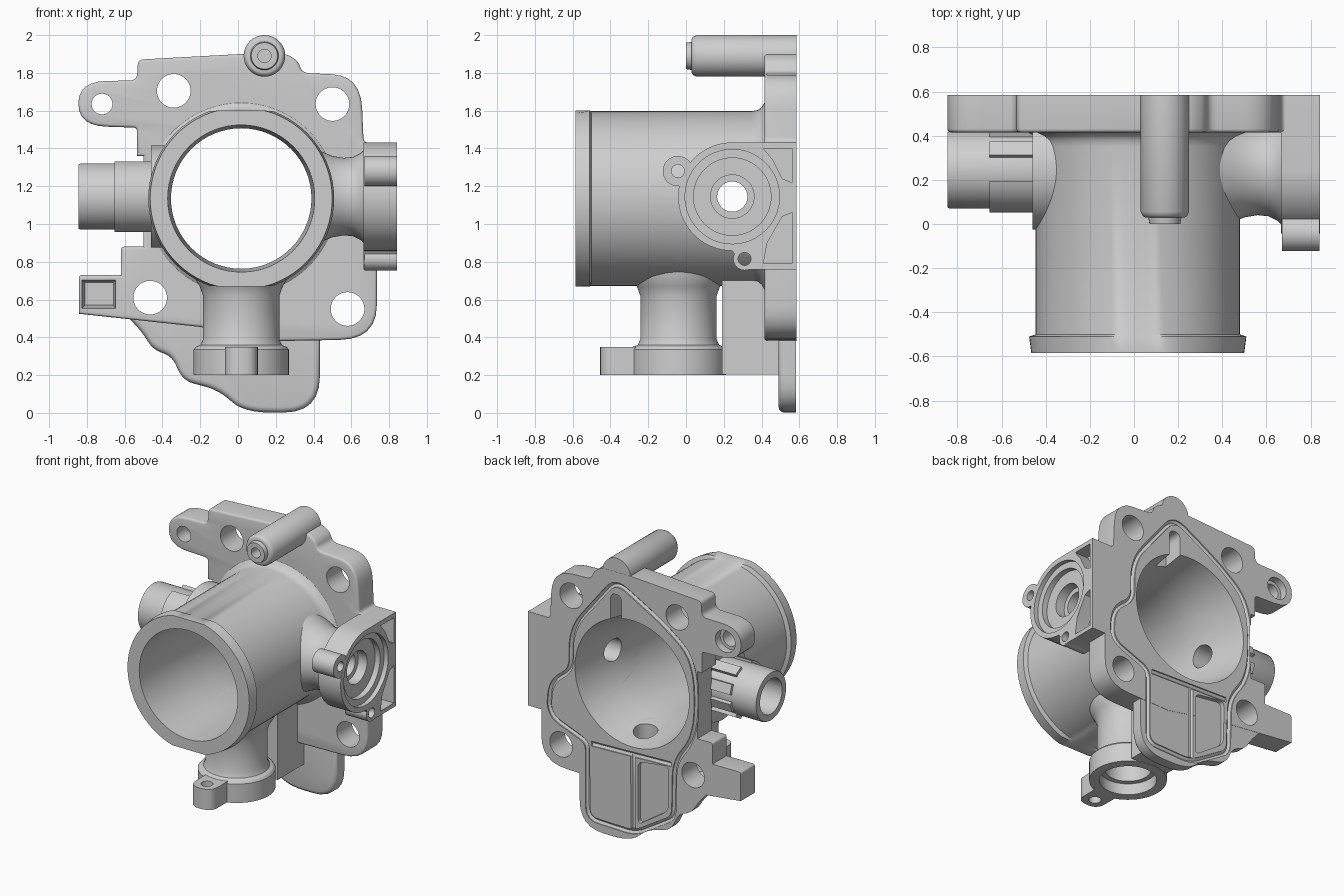
import bpy
import bmesh
from math import cos, sin, pi, radians
from mathutils import Vector

starter = bpy.data.objects.get("Cube")
if starter:
    bpy.data.objects.remove(starter, do_unlink=True)

metal = bpy.data.materials.new("cast light grey metal")
metal.use_nodes = True
grey = (0.62, 0.62, 0.62, 1)
metal.diffuse_color = grey
metal.node_tree.nodes["Principled BSDF"].inputs["Base Color"].default_value = grey

parts, cutters = [], []
BORE = (0.017, 1.135)      # x, z of the main bore
SHAFT = (0.245, 1.145)     # y, z of the cross shaft
PORT = (0.017, -0.04)      # x, y of the lower port
PIN = (0.14, 1.89)         # x, z of the top pin


def place(axis, a, b, t):
    return {"X": (t, a, b), "Y": (a, t, b), "Z": (a, b, t)}[axis]


def circle(centre, radius, count=64, limit=9):
    ring = []
    for i in range(count):
        angle = 2 * pi * i / count
        rise = max(-limit, min(limit, radius * sin(angle)))
        ring.append((centre[0] + radius * cos(angle), centre[1] + rise))
    return ring


def arc(centre, radius, start, stop, step=6):
    return [(centre[0] + radius * cos(radians(d)), centre[1] + radius * sin(radians(d)))
            for d in range(start, stop + 1, step)]


def rounded(corners, steps=6):
    """Polygon from (a, b, radius) corners with softened corners."""
    ring = []
    for i, (a, b, radius) in enumerate(corners):
        here = Vector((a, b))
        if not radius:
            ring.append((a, b))
            continue
        before = Vector(corners[i - 1][:2]) - here
        after = Vector(corners[(i + 1) % len(corners)][:2]) - here
        start = here + before.normalized() * min(radius, before.length * 0.49)
        end = here + after.normalized() * min(radius, after.length * 0.49)
        for k in range(steps + 1):
            t = k / steps
            ring.append(tuple(start * (1 - t) ** 2 + here * 2 * t * (1 - t) + end * t * t))
    return ring


def loft(name, axis, sections, cut=False, soften=0):
    """Closed solid through (position, ring) sections along an axis."""
    bm = bmesh.new()
    rings = [[bm.verts.new(place(axis, a, b, t)) for a, b in ring] for t, ring in sections]
    for low, high in zip(rings, rings[1:]):
        for i in range(len(low)):
            bm.faces.new((low[i - 1], low[i], high[i], high[i - 1]))
    first = bm.faces.new(rings[0])
    bm.faces.new(rings[-1])
    bmesh.ops.recalc_face_normals(bm, faces=bm.faces)
    if soften:
        bmesh.ops.bevel(bm, geom=list(first.edges), offset=soften, segments=3,
                        profile=0.5, affect="EDGES", clamp_overlap=True)
    mesh = bpy.data.meshes.new(name)
    bm.to_mesh(mesh)
    bm.free()
    mesh.materials.append(metal)
    obj = bpy.data.objects.new(name, mesh)
    bpy.context.collection.objects.link(obj)
    (cutters if cut else parts).append(obj)
    obj.hide_render = cut


def prism(name, axis, ring, low, high, **options):
    loft(name, axis, [(low, ring), (high, ring)], **options)


def lathe(name, axis, centre, profile, **options):
    loft(name, axis, [(t, circle(centre, r)) for t, r in profile], **options)


def box(a, b, c, d):
    return [(a, b), (c, b), (c, d), (a, d)]


def groove(name, points, closed):
    """Round seal channel sunk into the back face."""
    curve = bpy.data.curves.new(name, "CURVE")
    curve.dimensions = "3D"
    curve.bevel_depth = 0.02
    curve.bevel_resolution = 1
    curve.use_fill_caps = True
    spline = curve.splines.new("POLY")
    spline.points.add(len(points) - 1)
    spline.use_cyclic_u = closed
    for point, (x, z) in zip(spline.points, points):
        point.co = (x, 0.586, z, 1)
    temp = bpy.data.objects.new(name, curve)
    bpy.context.collection.objects.link(temp)
    bpy.context.view_layer.update()
    shape = temp.evaluated_get(bpy.context.evaluated_depsgraph_get())
    obj = bpy.data.objects.new(name, bpy.data.meshes.new_from_object(shape))
    bpy.context.collection.objects.link(obj)
    bpy.data.objects.remove(temp, do_unlink=True)
    cutters.append(obj)


# Mounting flange with ears and side tab
flange = rounded([
    (-0.53, 1.87, .03), (0.02, 1.9, 0), (0.26, 1.9, .03), (0.32, 1.86, .03), (0.34, 1.8, .04),
    (0.65, 1.785, .2), (0.665, 1.43, .03), (0.843, 1.43, 0), (0.843, 0.76, 0), (0.735, 0.76, 0),
    (0.735, 0.39, .2), (0.2, 0.38, 0), (-0.2, 0.455, 0), (-0.843, 0.525, 0), (-0.843, 0.73, .02),
    (-0.62, 0.73, 0), (-0.62, 0.88, .02), (-0.5, 0.88, 0), (-0.5, 1.36, 0), (-0.535, 1.36, 0),
    (-0.535, 1.51, .02), (-0.845, 1.52, .17), (-0.845, 1.755, .17), (-0.535, 1.76, .04)])
prism("mounting_flange", "Y", flange, 0.415, 0.585, soften=0.02)

# Thin skirt below the flange
skirt = rounded([
    (0.437, 0.6, 0), (0.432, 0.002, .19), (0.03, 0.002, .14), (-0.1, 0.12, .08),
    (-0.29, 0.17, .06), (-0.35, 0.3, .05), (-0.45, 0.335, .05), (-0.51, 0.43, .05),
    (-0.58, 0.505, 0), (-0.5, 0.6, 0)])
prism("lower_skirt", "Y", skirt, 0.49, 0.583, soften=0.03)

# Main barrel with a flattened front lip
barrel = [(-0.585, .482), (-0.51, .492), (-0.5, .463), (0.35, .463),
          (0.38, .468), (0.4, .483), (0.42, .515), (0.45, .515)]
loft("main_barrel", "Y", [(t, circle(BORE, r, 72, 0.465 if t < 0 else 9)) for t, r in barrel])

# Top pin
lathe("top_pin", "Y", PIN, [(0, .07), (0.03, .075), (0.03, .09), (0.036, .1),
                            (0.055, .11), (0.584, .11)])

# Side nipple with a half sleeve, ribs and a round pad
lathe("nipple_pad", "X", SHAFT, [(-0.46, .27), (-0.2, .27)])
lathe("side_nipple", "X", SHAFT, [(-0.845, .17), (-0.835, .175), (-0.3, .175)])
prism("nipple_sleeve", "X", arc(SHAFT, 0.193, 105, 255), -0.655, -0.44)
for angle in (60, 20, -20, -60):
    turn = radians(angle)
    out, side = Vector((cos(turn), sin(turn))), Vector((-sin(turn), cos(turn)))
    corners = [out * r + side * s + Vector(SHAFT)
               for r, s in ((.1, -.035), (.195, -.035), (.195, .035), (.1, .035))]
    prism("nipple_rib", "X", [tuple(c) for c in corners], -0.655, -0.44)

# Sensor housing on the other side
lathe("sensor_neck", "X", SHAFT, [(0.34, .29), (0.44, .24), (0.5, .215), (0.56, .205),
                                  (0.61, .21), (0.65, .23), (0.68, .26)])
housing = arc(SHAFT, 0.287, 90, 270) + [(0.31, 0.76), (0.584, 0.76), (0.584, 1.432)]
prism("sensor_housing", "X", housing, 0.665, 0.842)
ears = [("upper_sensor_ear", (-0.043, 1.28), .08), ("lower_sensor_ear", (0.31, 0.815), .06)]
for name, centre, radius in ears:
    lathe(name, "X", centre, [(0.67, radius), (0.841, radius)])
    lathe("ear_hole", "X", centre, [(0.6, .034), (0.9, .034)], cut=True)

# Lower port with bolt ear and web
lathe("lower_port_neck", "Z", PORT, [(0.3, .24), (0.35, .24), (0.36, .215), (0.39, .202),
                                     (0.62, .202), (0.67, .22), (0.72, .25), (0.8, .25)])
lathe("lower_port_collar", "Z", PORT, [(0.2, .252), (0.335, .252), (0.35, .24)])
tongue = rounded([(-0.07, -0.1, 0), (-0.07, -0.455, .08), (0.105, -0.455, .08), (0.105, -0.1, 0)])
prism("port_bolt_ear", "Z", tongue, 0.201, 0.348)
prism("port_web", "Z", box(-0.12, 0.19, 0.18, 0.5), 0.202, 0.75)

# Bores and bolt holes
lathe("bore_cut", "Y", BORE, [(-0.6, .39), (-0.2, .372), (0.1, .372), (0.25, .39),
                              (0.45, .43), (0.6, .455)], cut=True)
lathe("shaft_cut", "X", SHAFT, [(-0.9, .125), (-0.6, .125), (-0.6, .08), (0.7, .08), (0.7, .115),
                                (0.77, .115), (0.77, .205), (0.81, .205), (0.81, .25), (0.9, .25)],
      cut=True)
lathe("port_cut", "Z", PORT, [(0.1, .185), (0.28, .185), (0.28, .15), (0.5, .15)], cut=True)
lathe("passage_cut", "Z", (0.04, 0.4), [(0.5, .08), (0.9, .08)], cut=True)
lathe("pin_cut", "Y", PIN, [(-0.1, .035), (0.1, .035)], cut=True)
lathe("port_bolt_cut", "Z", (0.017, -0.375), [(0.1, .04), (0.5, .04)], cut=True)
for centre in ((-0.34, 1.705), (0.5, 1.635), (-0.465, 0.61), (0.58, 0.55)):
    lathe("bolt_cut", "Y", centre, [(0.3, .089), (0.7, .089)], cut=True)
lathe("ear_bolt_cut", "Y", (-0.72, 1.635), [(0.3, .055), (0.53, .055), (0.53, .078), (0.7, .078)],
      cut=True)

# Pockets in the tab, sensor housing and back face
loft("tab_pocket", "Y", [(0.4, box(-0.83, .55, -0.645, .705)), (0.5, box(-0.81, .57, -0.66, .69))],
     cut=True)
prism("upper_pocket", "X", [(.41, 1.4), (.56, 1.4), (.56, 1.22), (.51, 1.24), (.46, 1.34)],
      0.74, 0.9, cut=True)
prism("lower_pocket", "X", [(.41, .79), (.56, .79), (.56, 1.06), (.51, 1.04), (.43, .9)],
      0.74, 0.9, cut=True)
prism("bore_slot", "Y", rounded([(.1, 1.4, 0), (.19, 1.4, 0), (.19, 1.74, .05), (.1, 1.74, .05)]),
      0.44, 0.7, cut=True)
panel = rounded([(-.27, .3, .06), (-.03, .14, .04), (-.03, .59, .04), (-.27, .62, .04)])
prism("back_panel", "Y", panel, 0.555, 0.7, cut=True)

# Seal grooves around the opening
seal = rounded([(.15, 1.84, .1), (.5, 1.4, .15), (.5, 1.1, .08), (.66, .98, .1), (.68, .74, .1),
                (.37, .62, .06), (.37, .08, .08), (0, .07, .08), (-.31, .26, .06), (-.32, .66, .1),
                (-.49, .9, .2), (-.49, 1.42, .25), (-.25, 1.62, .2)])
groove("seal_groove", seal, True)
groove("divider_groove", [(0.01, 0.1), (0.01, 0.63)], False)
groove("cross_groove", [(0.34, 0.62), (-0.29, 0.64)], False)

# Cut every part, then shade
for part in parts:
    for cutter in cutters:
        modifier = part.modifiers.new(cutter.name, "BOOLEAN")
        modifier.operation = "DIFFERENCE"
        modifier.solver = "EXACT"
        modifier.object = cutter
bpy.context.view_layer.update()
graph = bpy.context.evaluated_depsgraph_get()
finished = [bpy.data.meshes.new_from_object(part.evaluated_get(graph)) for part in parts]
for part, mesh in zip(parts, finished):
    part.modifiers.clear()
    part.data = mesh
    mesh.materials.clear()
    mesh.materials.append(metal)
for cutter in cutters:
    bpy.data.objects.remove(cutter, do_unlink=True)
bpy.ops.object.select_all(action="DESELECT")
for part in parts:
    part.select_set(True)
bpy.context.view_layer.objects.active = parts[0]
bpy.ops.object.shade_smooth_by_angle(angle=radians(35))
